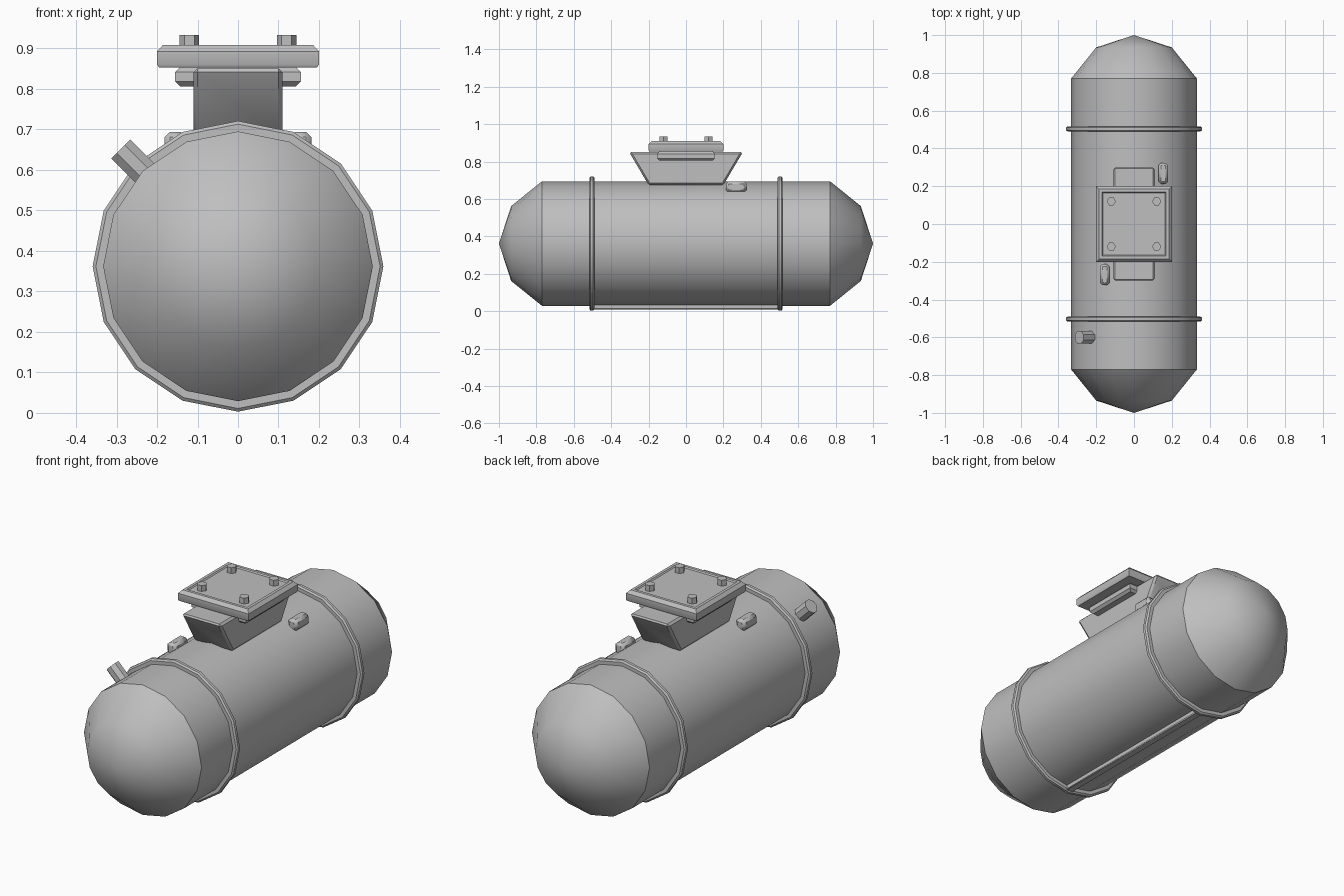
import bpy, bmesh
from math import pi, cos, sin, radians, sqrt
from mathutils import Matrix

old = bpy.data.objects.get("Cube")
if old:
    bpy.data.objects.remove(old, do_unlink=True)

AXIS_Z = 0.362
grey = bpy.data.materials.new("painted_grey_metal")
grey.use_nodes = True
colour = (0.52, 0.52, 0.52, 1)
grey.diffuse_color = colour
grey.node_tree.nodes["Principled BSDF"].inputs["Base Color"].default_value = colour


def finish(name, bm, matrix=Matrix()):
    bmesh.ops.recalc_face_normals(bm, faces=bm.faces[:])
    mesh = bpy.data.meshes.new(name)
    bm.to_mesh(mesh)
    bm.free()
    mesh.materials.append(grey)
    obj = bpy.data.objects.new(name, mesh)
    obj.matrix_world = matrix
    bpy.context.collection.objects.link(obj)
    bpy.ops.object.select_all(action='DESELECT')
    obj.select_set(True)
    bpy.context.view_layer.objects.active = obj
    bpy.ops.object.shade_smooth_by_angle(angle=radians(36))
    return obj


def loft(name, profile, sides, matrix=Matrix(), phase=0.0):
    """Stack regular rings of (radius, height) along local z."""
    bm = bmesh.new()
    rings = []
    for r, h in profile:
        count = 1 if r == 0 else sides
        rings.append([bm.verts.new((r * cos(phase + 2 * pi * i / sides),
                                    r * sin(phase + 2 * pi * i / sides), h))
                      for i in range(count)])
    for a, b in zip(rings, rings[1:]):
        for i in range(sides):
            j = (i + 1) % sides
            quad = [a[i % len(a)], a[j % len(a)], b[j % len(b)], b[i % len(b)]]
            bm.faces.new(list(dict.fromkeys(quad)))
    for end in (rings[0], rings[-1]):
        if len(end) > 2:
            bm.faces.new(end)
    return finish(name, bm, matrix)


def square(name, profile):
    """Square stack, given (half width, height)."""
    return loft(name, [(h * sqrt(2), z) for h, z in profile], 4, phase=pi / 4)


def block(name, centre, size, bevel, top_stretch=1.0):
    """Chamfered box whose top may be longer in y than its base."""
    bm = bmesh.new()
    bmesh.ops.create_cube(bm, size=1)
    for v in bm.verts:
        stretch = top_stretch if v.co.z > 0 else 1
        v.co.x *= size[0]
        v.co.y *= size[1] * stretch
        v.co.z *= size[2]
    bmesh.ops.bevel(bm, geom=bm.edges[:], offset=bevel, segments=1, affect='EDGES')
    return finish(name, bm, Matrix.Translation(centre))


def along_y(y):
    return Matrix.Translation((0, y, AXIS_Z)) @ Matrix.Rotation(-pi / 2, 4, 'X')


# Tank body with domed ends
half = [(0, 1.0), (0.2, 0.935), (0.333, 0.77)]
loft("tank_body", [(r, -y) for r, y in half] + half[::-1], 16, along_y(0))

# Reinforcing bands
for side, label in ((-1, "front"), (1, "back")):
    loft(label + "_band",
         [(0.32, -0.014), (0.351, -0.014), (0.359, -0.007),
          (0.359, 0.007), (0.351, 0.014), (0.32, 0.014)],
         16, along_y(side * 0.503))

# Rail under the belly
block("bottom_rail", (0, 0, 0.028), (0.04, 1.0, 0.036), 0.004)

# Flared neck under the hatch
block("hatch_neck", (0, 0, 0.763), (0.22, 0.4, 0.176), 0.01, top_stretch=1.52)

# Hatch flange and lid with a shallow recessed panel
square("hatch_flange", [(0.142, 0.806), (0.155, 0.818), (0.155, 0.842), (0.143, 0.854)])
square("hatch_lid", [(0.195, 0.853), (0.2, 0.86), (0.2, 0.893), (0.185, 0.909),
                     (0.17, 0.909), (0.165, 0.903)])

# Hatch bolts
for x in (-0.12, 0.12):
    for y in (-0.12, 0.12):
        loft("hatch_bolt", [(0.024, 0.895), (0.024, 0.933)], 6,
             Matrix.Translation((x, y, 0)))

# Lifting lugs on opposite corners
for side, label in ((1, "left"), (-1, "right")):
    block(label + "_lug", (side * 0.155, side * 0.268, 0.664), (0.052, 0.11, 0.06), 0.013)

# Filler pipe leaning out to the right
lean = Matrix.Translation((0, -0.6, AXIS_Z)) @ Matrix.Rotation(-pi / 4, 4, 'Y')
loft("filler_pipe", [(0.036, 0.28), (0.036, 0.41)], 8, lean, pi / 8)
